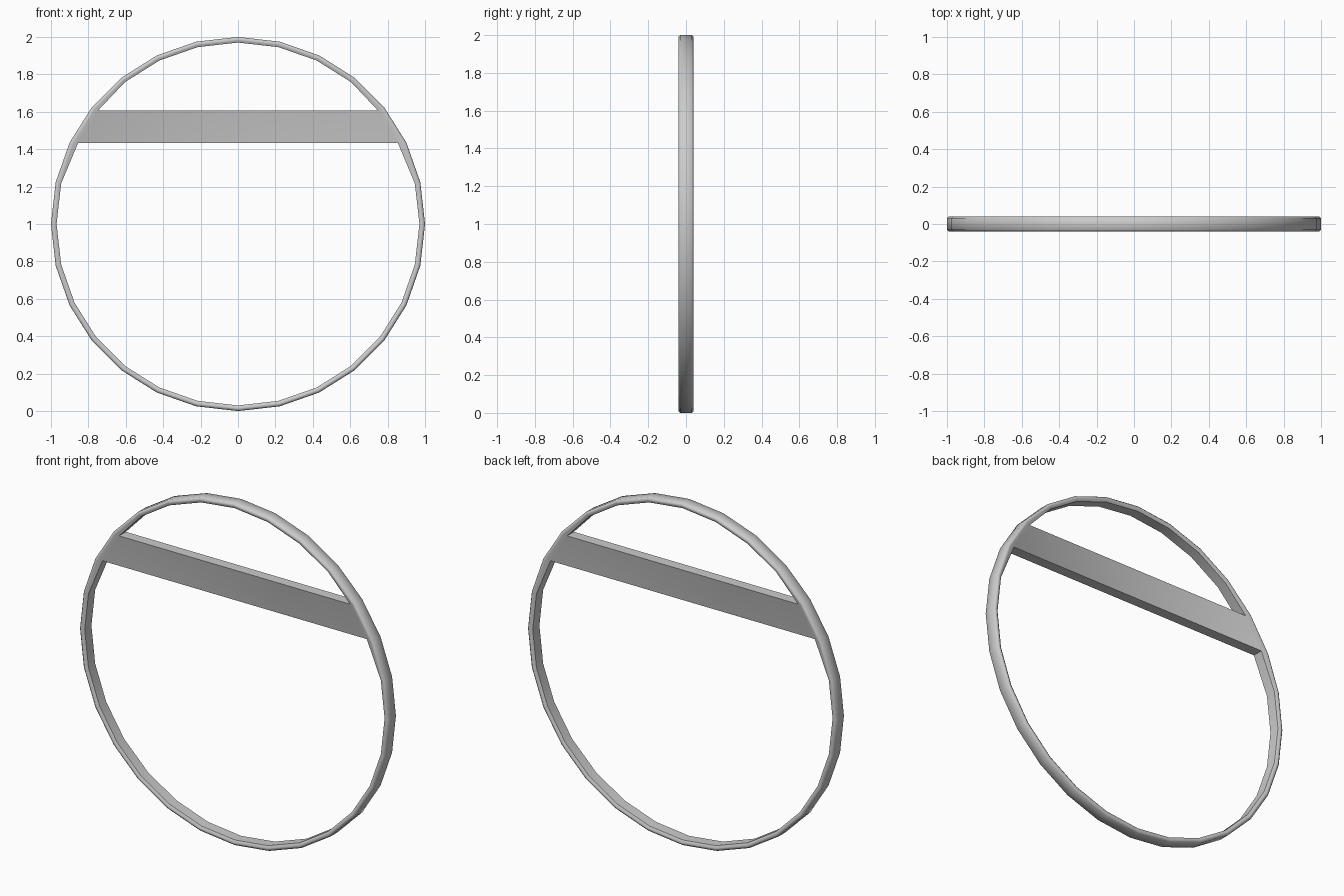
import bpy, bmesh, math

if "Cube" in bpy.data.objects:
    bpy.data.objects.remove(bpy.data.objects["Cube"])

SEGS = 28
# ring cross-section as (radius, y), inner front corner first, inner back corner last
half = [(0.97, -0.031), (0.982, -0.039), (0.991, -0.039), (1.0, -0.031)]
section = half + [(r, -y) for r, y in reversed(half)]
# inner corners pulled in where the crossbar grows out of the ring
joint = {4: (0.747, 1.608), 5: (0.855, 1.433)}

bm = bmesh.new()

# ring loops, counted clockwise from the top
loops = []
for k in range(SEGS):
    a = 2 * math.pi * k / SEGS
    side = 1 if k <= SEGS // 2 else -1
    step = k if side == 1 else SEGS - k
    loop = []
    for i, (r, y) in enumerate(section):
        x, z = r * math.sin(a), 1 + r * math.cos(a)
        if step in joint and i in (0, len(section) - 1):
            x, z = side * joint[step][0], joint[step][1]
        loop.append(bm.verts.new((x, y, z)))
    loops.append(loop)

# ring skin, leaving the inner faces open at both joints
n = len(section)
for k in range(SEGS):
    p, q = loops[k], loops[(k + 1) % SEGS]
    for i in range(n):
        if i == n - 1 and k in (4, SEGS - 5):
            continue
        j = (i + 1) % n
        bm.faces.new((p[i], p[j], q[j], q[i]))

# crossbar bridging the two openings
def rim(top, low):
    return [loops[top][0], loops[top][-1], loops[low][-1], loops[low][0]]

right, left = rim(4, 5), rim(SEGS - 4, SEGS - 5)
for i in range(4):
    j = (i + 1) % 4
    bm.faces.new((right[i], right[j], left[j], left[i]))

bmesh.ops.recalc_face_normals(bm, faces=bm.faces)
mesh = bpy.data.meshes.new("ring_with_crossbar")
bm.to_mesh(mesh)
bm.free()
ring = bpy.data.objects.new("ring_with_crossbar", mesh)
bpy.context.collection.objects.link(ring)
bpy.context.view_layer.objects.active = ring
ring.select_set(True)
bpy.ops.object.shade_smooth_by_angle(angle=math.radians(50))
